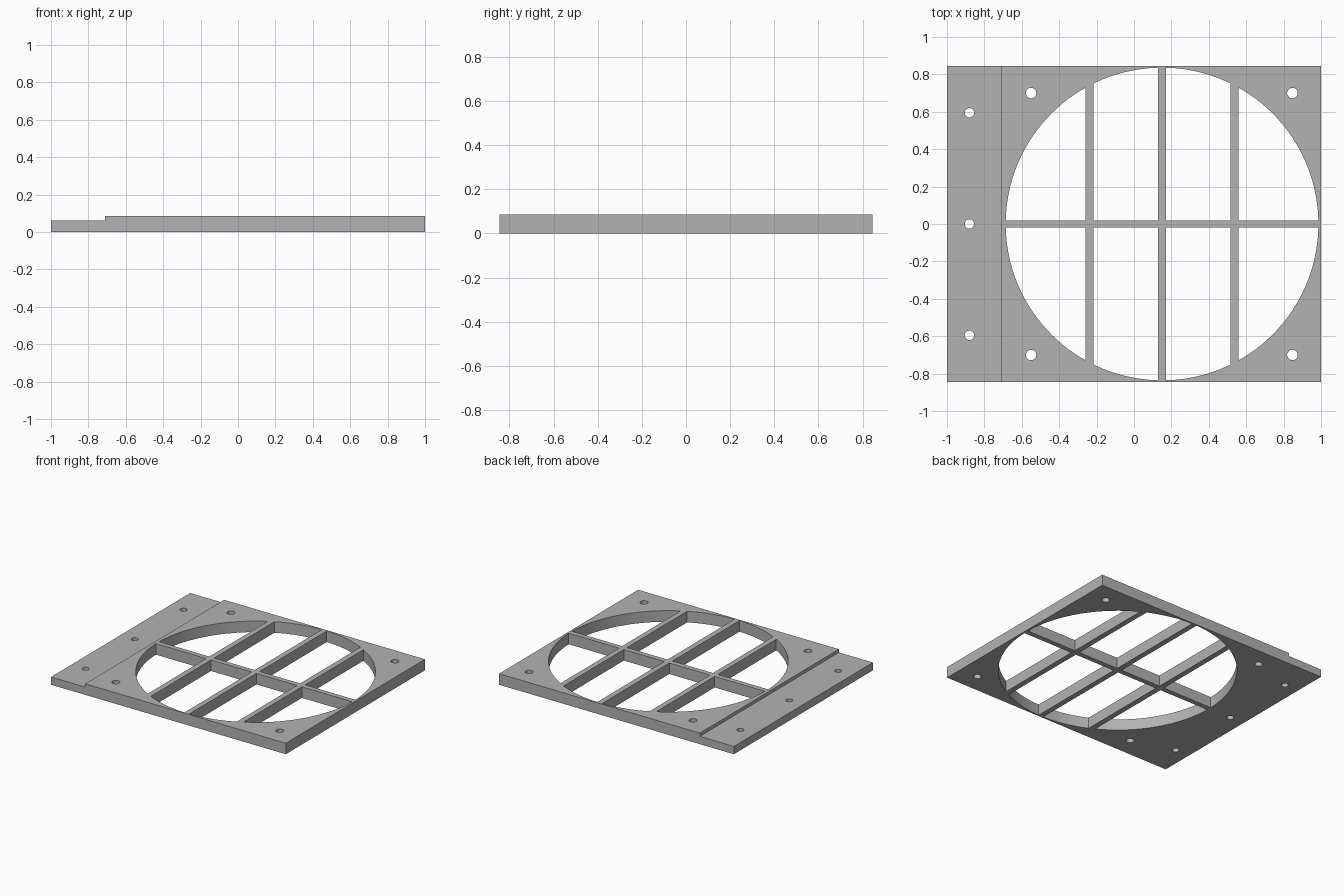
import bpy
import bmesh
from mathutils import Matrix

if "Cube" in bpy.data.objects:
    bpy.data.objects.remove(bpy.data.objects["Cube"], do_unlink=True)

HALF_Y = 0.846
TOP = 0.085
FLANGE_TOP = 0.06
STEP_X = -0.71
CENTRE_X = 0.15
RADIUS = 0.836
BAR = 0.042

grey = bpy.data.materials.new("mid grey")
grey.use_nodes = True
colour = (0.45, 0.45, 0.45, 1)
grey.diffuse_color = colour
grey.node_tree.nodes["Principled BSDF"].inputs["Base Color"].default_value = colour


def finish(name, bm):
    bmesh.ops.recalc_face_normals(bm, faces=bm.faces)
    mesh = bpy.data.meshes.new(name)
    bm.to_mesh(mesh)
    bm.free()
    mesh.materials.append(grey)
    obj = bpy.data.objects.new(name, mesh)
    bpy.context.collection.objects.link(obj)
    return obj


def cylinder(name, x, y, radius, segments, depth=0.4):
    bm = bmesh.new()
    bmesh.ops.create_cone(bm, cap_ends=True, segments=segments, radius1=radius,
                          radius2=radius, depth=depth,
                          matrix=Matrix.Translation((x, y, 0)))
    return finish(name, bm)


def box(name, x, y, sx, sy, sz):
    bm = bmesh.new()
    bmesh.ops.create_cube(bm, size=1, matrix=Matrix.Translation((x, y, 0))
                          @ Matrix.Diagonal((sx, sy, sz, 1)))
    return finish(name, bm)


def subtract(target, cutter):
    # Apply a boolean cut, then discard the cutter
    cutter.hide_render = True
    mod = target.modifiers.new("cut", 'BOOLEAN')
    mod.operation = 'DIFFERENCE'
    mod.solver = 'EXACT'
    mod.object = cutter
    bpy.ops.object.select_all(action='DESELECT')
    bpy.context.view_layer.objects.active = target
    target.select_set(True)
    bpy.ops.object.modifier_apply(modifier=mod.name)
    bpy.data.objects.remove(cutter, do_unlink=True)


# Stepped plate: side profile extruded front to back
profile = [(-1, 0), (1, 0), (1, TOP), (STEP_X, TOP),
           (STEP_X, FLANGE_TOP), (-1, FLANGE_TOP)]
bm = bmesh.new()
face = bm.faces.new([bm.verts.new((x, -HALF_Y, z)) for x, z in profile])
side = bmesh.ops.extrude_face_region(bm, geom=[face])
bmesh.ops.translate(bm, vec=(0, 2 * HALF_Y, 0),
                    verts=[v for v in side["geom"] if isinstance(v, bmesh.types.BMVert)])
plate = finish("vent_plate", bm)

# Round opening, keeping the grille bars standing
opening = cylinder("opening_cutter", CENTRE_X, 0, RADIUS, 128)
subtract(opening, box("cross_bar", CENTRE_X, 0, 2, BAR - 0.003, 1))
for i in (-1, 0, 1):
    subtract(opening, box("upright_bar", CENTRE_X + i * 0.387, 0, BAR, 2, 1))
subtract(plate, opening)

# Screw holes: three in the flange, four at the corners
for y in (-0.595, 0, 0.595):
    subtract(plate, cylinder("flange_hole", -0.88, y, 0.025, 32))
for x in (-0.55, 0.847):
    for y in (-0.7, 0.7):
        subtract(plate, cylinder("corner_hole", x, y, 0.028, 32))

bpy.ops.object.shade_smooth_by_angle(angle=0.5)
